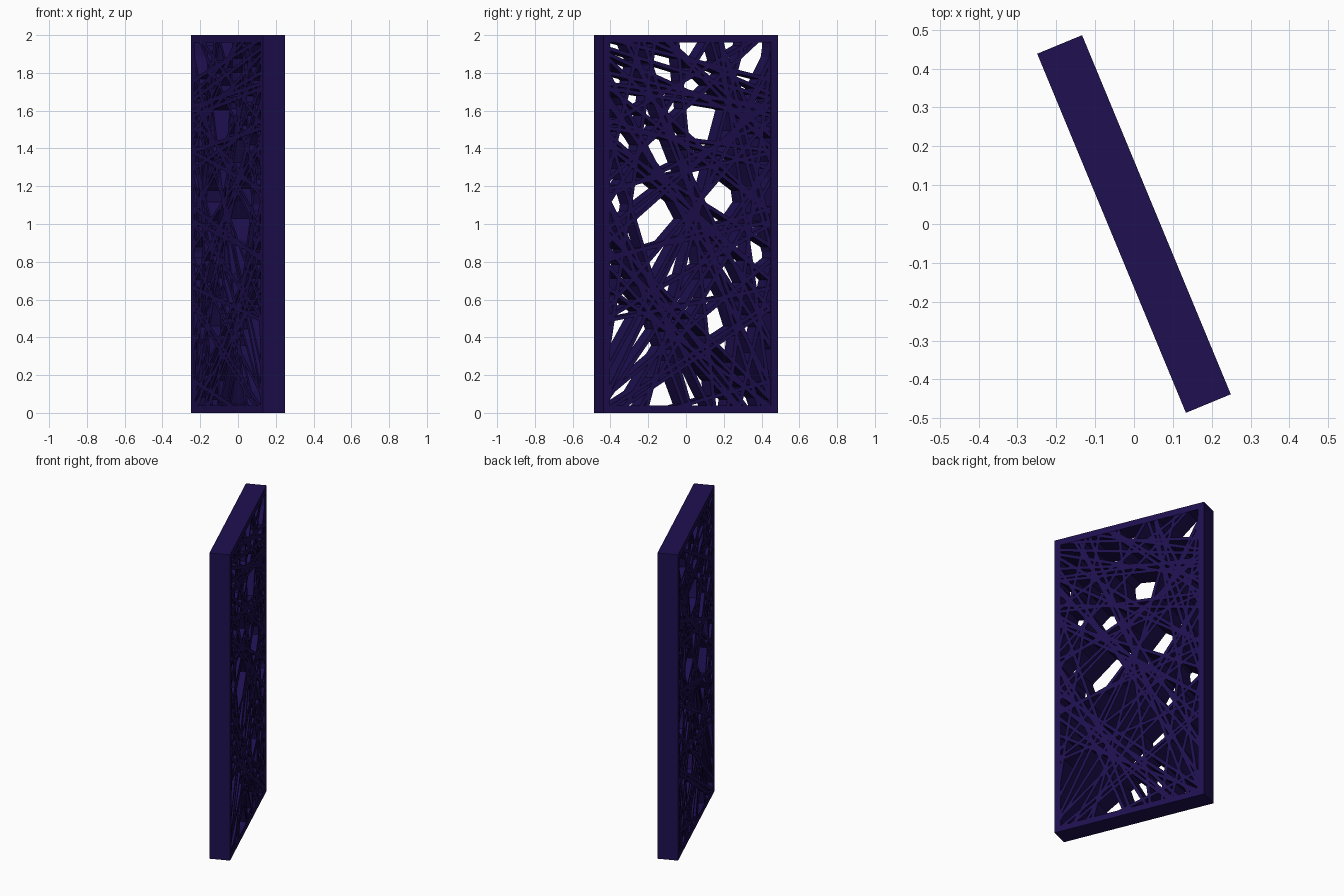
import bpy, bmesh, random
from math import radians, atan2, hypot
from mathutils import Matrix, Vector

if "Cube" in bpy.data.objects:
    bpy.data.objects.remove(bpy.data.objects["Cube"])

W, H, T, B = 1.0, 2.0, 0.125, 0.04      # panel width, height, depth, border
STRIP, N_STRIPS = 0.02, 62
ANGLE = radians(112.5)

mat = bpy.data.materials.new("dark_indigo")
mat.diffuse_color = (0.013, 0.005, 0.08, 1)
mat.use_nodes = True
mat.node_tree.nodes["Principled BSDF"].inputs["Base Color"].default_value = mat.diffuse_color


def make(name, boxes):
    """boxes: (centre u, centre z, length, width, tilt, depth) in the panel plane."""
    bm = bmesh.new()
    for u, z, length, width, tilt, depth in boxes:
        m = (Matrix.Translation((u, 0, z)) @ Matrix.Rotation(-tilt, 4, 'Y')
             @ Matrix.Diagonal((length, depth, width, 1)))
        bmesh.ops.create_cube(bm, size=1, matrix=m)
    me = bpy.data.meshes.new(name)
    bm.to_mesh(me)
    bm.free()
    me.materials.append(mat)
    ob = bpy.data.objects.new(name, me)
    ob.rotation_euler.z = ANGLE
    bpy.context.collection.objects.link(ob)


# outer frame
make("frame", [(s * (W - B) / 2, H / 2, B, H, 0, T) for s in (-1, 1)]
     + [(0, z, W - 2 * B, B, 0, T) for z in (B / 2, H - B / 2)])

# clear openings in the lattice: u, z, radius
voids = [(-.15, 1.84, .05), (.08, 1.54, .08), (-.165, 1.39, .05), (-.18, 1.02, .08),
         (.21, 1.13, .07), (.39, .84, .03), (.165, .49, .05), (-.13, .10, .05),
         (-.39, 1.09, .03), (-.37, 1.45, .03), (.33, 1.85, .04), (-.39, .46, .03)]


def dist(a, b, u, z):
    d = (b - a).normalized()
    return abs(d.x * (z - a.y) - d.y * (u - a.x))


def clear(a, b):
    return all(dist(a, b, u, z) > r + 0.012 for u, z, r in voids)


def edge_point(side):
    u0, z0, z1 = W / 2 - B * 0.7, B * 0.7, H - B * 0.7
    if side < 2:
        return Vector(((-u0, u0)[side], random.uniform(z0, z1)))
    return Vector((random.uniform(-u0, u0), (z0, z1)[side - 2]))


def random_chord():
    while True:
        s1, s2 = random.sample(range(4), 2)
        if random.random() < 0.35:
            s1, s2 = 0, 1
        a, b = sorted((edge_point(s1), edge_point(s2)), key=lambda p: p.x)
        if abs(b.x - a.x) > 0.15 and abs(b.y - a.y) > 0.1 and clear(a, b):
            return a, b


# criss-cross strips from edge to edge, each chosen to cross the emptiest area
random.seed(11)
chords = [(Vector((-.47, 1.55)), Vector((.47, 1.29))),
          (Vector((-.47, 1.93)), Vector((.47, 1.66)))]
gaps = [(-.44 + .055 * i, .07 + .06 * j) for i in range(17) for j in range(32)]
gaps = [g for g in gaps if all(hypot(g[0] - u, g[1] - z) > r for u, z, r in voids)]
while len(chords) < N_STRIPS:
    best = max((random_chord() for _ in range(14)),
               key=lambda c: sum(dist(*c, *g) < 0.035 for g in gaps))
    chords.append(best)
    gaps = [g for g in gaps if dist(*best, *g) > 0.03]

strips = []
for a, b in chords:
    d, c = b - a, (a + b) / 2
    strips.append((c.x, c.y, hypot(d.x, d.y), STRIP, atan2(d.y, d.x), T - 0.004))
make("lattice_strips", strips)
